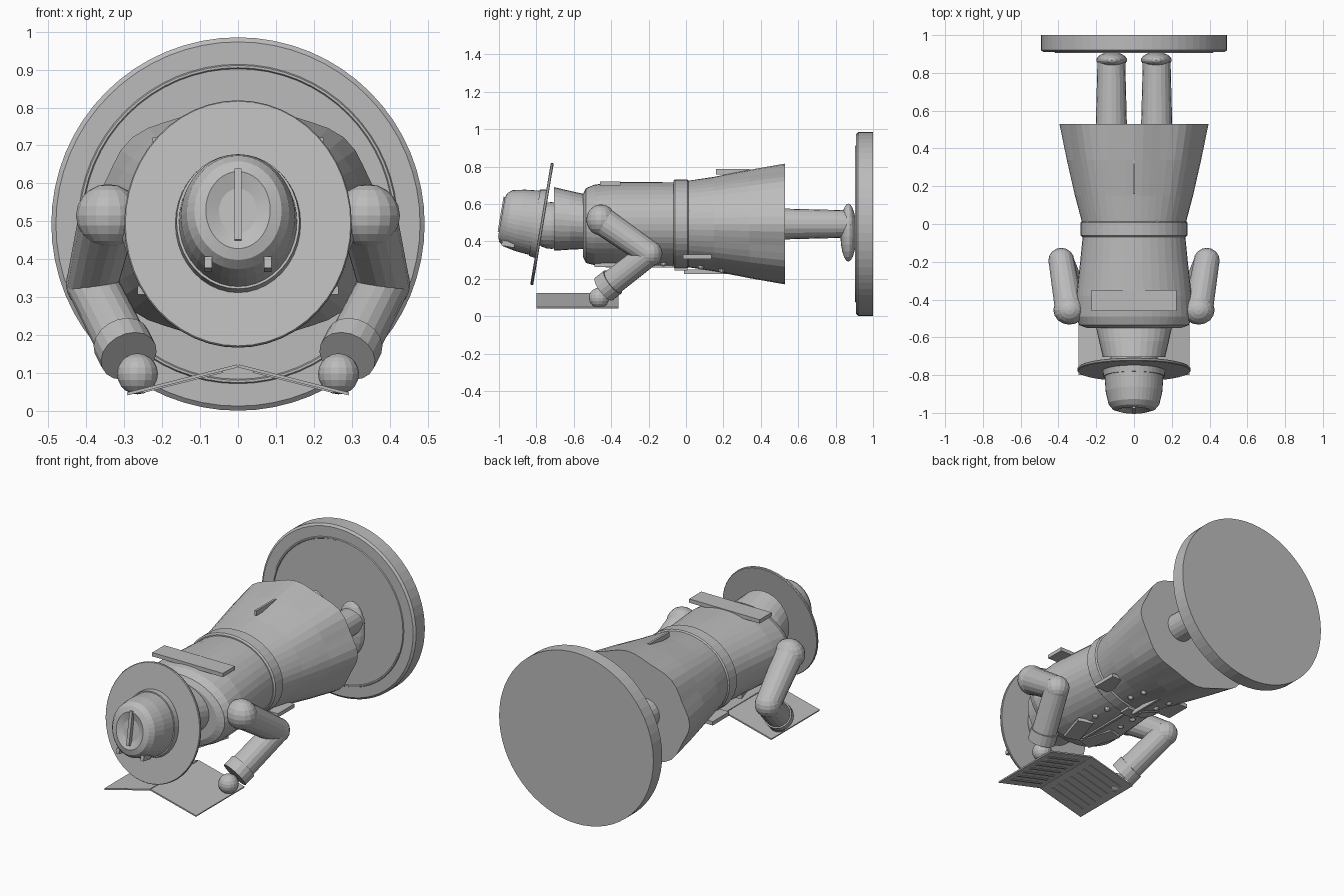
import bpy, bmesh, math
from mathutils import Vector, Matrix

cube = bpy.data.objects.get("Cube")
if cube:
    bpy.data.objects.remove(cube)

grey = bpy.data.materials.new("statue_grey")
grey.use_nodes = True
grey.diffuse_color = (0.5, 0.5, 0.5, 1)
grey.node_tree.nodes["Principled BSDF"].inputs["Base Color"].default_value = (0.5, 0.5, 0.5, 1)


def finish(name, bm, matrix=None):
    if matrix:
        bm.transform(matrix)
    bmesh.ops.recalc_face_normals(bm, faces=bm.faces)
    mesh = bpy.data.meshes.new(name)
    bm.to_mesh(mesh)
    bm.free()
    mesh.materials.append(grey)
    obj = bpy.data.objects.new(name, mesh)
    bpy.context.collection.objects.link(obj)
    return obj


def loft(name, rings, segs=40, wave=0, matrix=None):
    """Skin elliptical rings (y, centre z, x radius, z radius)."""
    bm = bmesh.new()
    loops = []
    for i, (y, cz, rx, rz) in enumerate(rings):
        loop = []
        for k in range(segs):
            a = math.tau * k / segs
            s = 1 + wave * math.cos(8 * a) * i / (len(rings) - 1)
            loop.append(bm.verts.new((rx * s * math.cos(a), y, cz + rz * s * math.sin(a))))
        loops.append(loop)
    for a, b in zip(loops, loops[1:]):
        for k in range(segs):
            n = (k + 1) % segs
            bm.faces.new((a[k], a[n], b[n], b[k]))
    bm.faces.new(loops[0])
    bm.faces.new(loops[-1])
    return finish(name, bm, matrix)


def box(name, centre, size, matrix=None):
    bm = bmesh.new()
    bmesh.ops.create_cube(bm, size=1)
    bm.transform(Matrix.Translation(centre) @ Matrix.Diagonal((*size, 1)))
    return finish(name, bm, matrix)


def ball(name, centre, radii, segs=16):
    bm = bmesh.new()
    bmesh.ops.create_uvsphere(bm, u_segments=segs, v_segments=segs // 2 + 2, radius=1)
    return finish(name, bm, Matrix.Translation(centre) @ Matrix.Diagonal((*radii, 1)))


def tube(name, start, end, r1, r2, segs=18):
    a, b = Vector(start), Vector(end)
    bm = bmesh.new()
    bmesh.ops.create_cone(bm, cap_ends=True, segments=segs, radius1=r1, radius2=r2, depth=(b - a).length)
    turn = (b - a).to_track_quat('Z', 'Y').to_matrix().to_4x4()
    return finish(name, bm, Matrix.Translation((a + b) / 2) @ turn)


CZ = 0.493

# Round stand with a raised ring
loft("stand", [(0.91, CZ, 0.48, 0.48), (0.92, CZ, 0.492, 0.492), (1, CZ, 0.492, 0.492)], 64)
bpy.ops.mesh.primitive_torus_add(major_radius=0.415, minor_radius=0.006, major_segments=64,
                                 minor_segments=6, location=(0, 0.91, CZ), rotation=(math.pi / 2, 0, 0))
ring = bpy.context.object
ring.name = "stand_ring"
ring.data.materials.append(grey)

# Coat
loft("coat_skirt", [(-0.03, CZ, 0.265, 0.225), (0.15, CZ, 0.31, 0.25),
                    (0.34, CZ, 0.35, 0.285), (0.53, CZ, 0.385, 0.315)], 48, 0.025)
loft("coat_body", [(-0.55, 0.485, 0.25, 0.17), (-0.535, 0.485, 0.29, 0.2), (-0.49, 0.488, 0.31, 0.215),
                   (-0.38, CZ, 0.305, 0.225), (-0.2, CZ, 0.285, 0.224), (0, CZ, 0.265, 0.222)])
loft("belt", [(-0.068, CZ, 0.275, 0.23), (-0.06, CZ, 0.283, 0.238),
              (0.007, CZ, 0.283, 0.238), (0.015, CZ, 0.275, 0.23)])
loft("collar", [(-0.705, 0.52, 0.165, 0.17), (-0.62, 0.513, 0.185, 0.157), (-0.53, 0.505, 0.205, 0.145)], 32)
box("back_yoke", (0, -0.405, 0.71), (0.45, 0.11, 0.022))
box("back_vent", (0, 0.25, 0.772), (0.012, 0.18, 0.028))
box("front_placket", (0, 0.13, 0.238), (0.014, 0.28, 0.026))
box("body_placket", (0, -0.25, 0.268), (0.014, 0.36, 0.016))
box("buckle", (0, -0.027, 0.254), (0.09, 0.07, 0.02))

# Head
ball("head", (0, -0.72, 0.485), (0.125, 0.12, 0.125), 24)

# Hat, tilted back on the head
tilt = Matrix.Translation((0, -0.77, CZ)) @ Matrix.Rotation(math.radians(-9.6), 4, 'X')
loft("hat_brim", [(-0.008, 0, 0.297, 0.327), (-0.004, 0, 0.3, 0.33),
                  (0.004, 0, 0.3, 0.33), (0.008, 0, 0.297, 0.327)], 48, 0, tilt)
loft("hat_band", [(-0.04, 0, 0.162, 0.18), (0, 0, 0.166, 0.186)], 40, 0, tilt)
loft("hat_crown", [(0, 0, 0.158, 0.178), (-0.12, 0, 0.15, 0.166), (-0.185, 0, 0.135, 0.152),
                   (-0.21, 0, 0.115, 0.132), (-0.22, 0, 0.085, 0.103), (-0.205, 0, 0.05, 0.06)], 40, 0, tilt)
box("hat_crease", (0, -0.212, 0.015), (0.018, 0.03, 0.19), tilt)

for side, s in (("left", 1), ("right", -1)):
    # Hat pinch, lapel and pocket
    box(side + "_hat_pinch", (s * 0.078, -0.16, -0.135), (0.02, 0.07, 0.03), tilt)
    box(side + "_lapel", (0, 0, 0), (0.09, 0.2, 0.02),
        Matrix.Translation((s * 0.075, -0.38, 0.274)) @ Matrix.Rotation(s * -0.3, 4, 'Z'))
    box(side + "_pocket", (s * 0.215, 0.06, 0.318), (0.1, 0.15, 0.022))

    # Coat buttons
    for i, (y, z) in enumerate(((-0.22, 0.28), (-0.12, 0.28), (0.08, 0.263), (0.19, 0.246))):
        ball(f"{side}_button_{i + 1}", (s * 0.09, y, z), (0.017, 0.017, 0.014), 10)

    # Bent arm holding the newspaper
    shoulder, elbow = (s * 0.342, -0.455, 0.515), (s * 0.385, -0.195, 0.335)
    wrist, hand = (s * 0.288, -0.44, 0.145), (s * 0.265, -0.465, 0.098)
    ball(side + "_shoulder", shoulder, (0.085, 0.078, 0.083))
    tube(side + "_upper_arm", shoulder, elbow, 0.077, 0.068)
    ball(side + "_elbow", elbow, (0.069, 0.069, 0.069))
    tube(side + "_forearm", elbow, wrist, 0.067, 0.07)
    cuff_top = Vector(wrist).lerp(Vector(elbow), 0.2)
    tube(side + "_cuff", cuff_top, wrist, 0.077, 0.077)
    ball(side + "_hand", hand, (0.054, 0.054, 0.054))

    # Newspaper page with raised lines of print
    page = (Matrix.Translation((s * 0.147, -0.58, 0.082))
            @ Matrix.Rotation(s * math.atan2(0.075, 0.295), 4, 'Y'))
    box(side + "_page", (0, 0, 0), (0.3, 0.44, 0.008), page)
    for i in range(7):
        box(f"{side}_print_{i + 1}", (0, -0.16 + i * 0.053, -0.005), (0.22, 0.014, 0.006), page)

    # Leg and shoe
    tube(side + "_leg", (s * 0.12, 0.5, CZ), (s * 0.12, 0.88, CZ), 0.083, 0.073, 20)
    ball(side + "_shoe", (s * 0.118, 0.868, 0.447), (0.082, 0.043, 0.155), 18)
